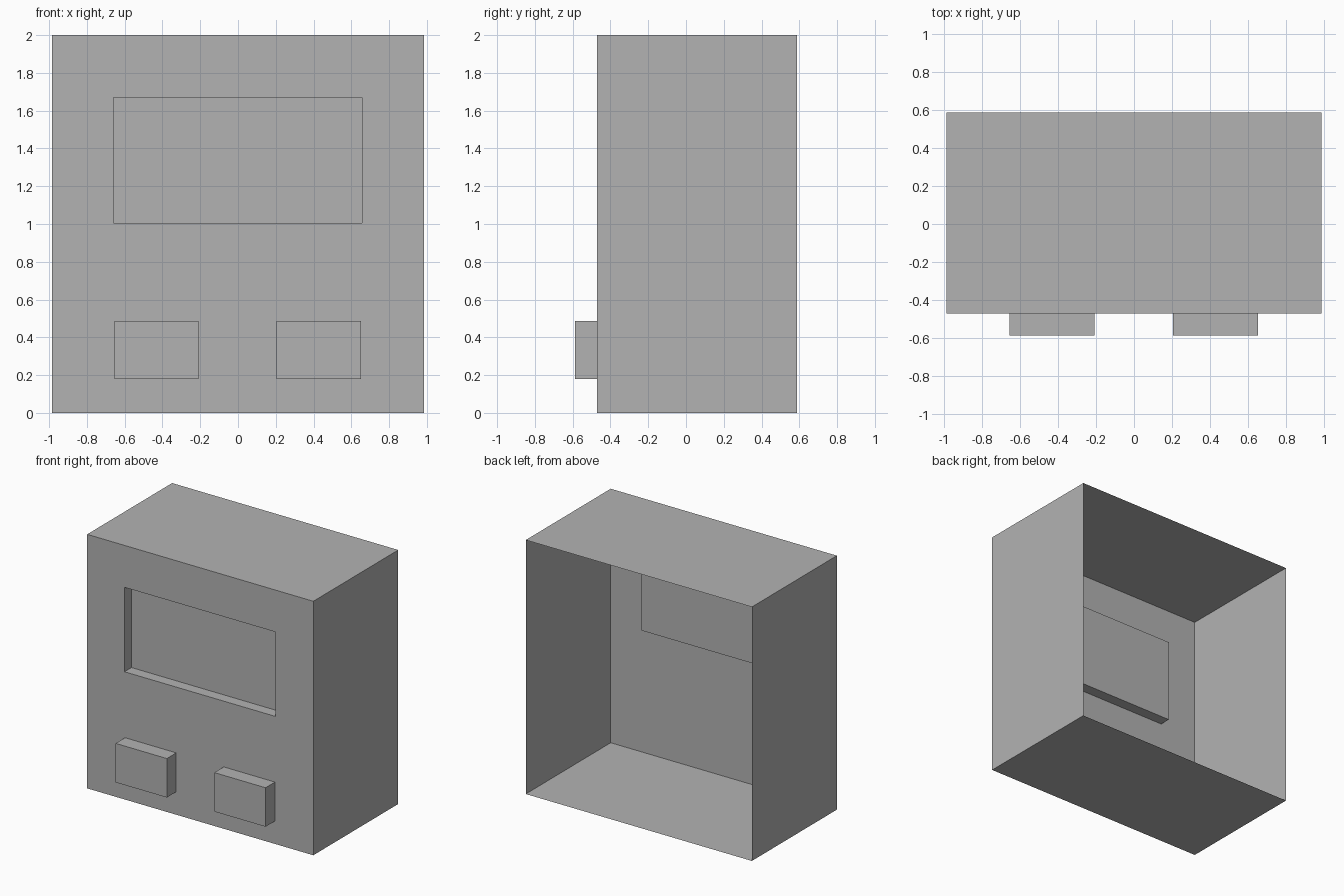
import bpy
import bmesh

if "Cube" in bpy.data.objects:
    bpy.data.objects.remove(bpy.data.objects["Cube"], do_unlink=True)

grey = bpy.data.materials.new("plain_grey")
grey.use_nodes = True
colour = (0.45, 0.45, 0.45, 1)
grey.diffuse_color = colour
grey.node_tree.nodes["Principled BSDF"].inputs["Base Color"].default_value = colour

FRONT, BACK = -0.47, 0.587


def open_box(x, y, z):
    """Box between the given (low, high) ranges, with its back face left off."""
    bm = bmesh.new()
    bmesh.ops.create_cube(bm, size=1)
    for v in bm.verts:
        v.co = [r[0] if c < 0 else r[1] for c, r in zip(v.co, (x, y, z))]
    bm.normal_update()
    back = [f for f in bm.faces if f.normal.y > 0.9]
    bmesh.ops.delete(bm, geom=back, context='FACES_ONLY')
    return bm


def finish(bm, name):
    mesh = bpy.data.meshes.new(name)
    bm.to_mesh(mesh)
    bm.free()
    mesh.materials.append(grey)
    obj = bpy.data.objects.new(name, mesh)
    bpy.context.collection.objects.link(obj)
    return obj


# Housing: thin shell, open at the back
housing = open_box((-0.985, 0.985), (FRONT, BACK), (0, 2))

# Window recess: inset the front panel, shape it, then push it inward
window = next(f for f in housing.faces if f.normal.y < -0.9)
bmesh.ops.inset_individual(housing, faces=[window], thickness=0.3)
for v in window.verts:
    v.co.x = -0.66 if v.co.x < 0 else 0.657
    v.co.z = 1.005 if v.co.z < 1 else 1.67
bmesh.ops.inset_individual(housing, faces=[window], thickness=0)
for v in window.verts:
    v.co.y = FRONT + 0.087
finish(housing, "housing")

# Two raised blocks low on the front panel
for name, x in (("right_block", -0.432), ("left_block", 0.428)):
    finish(open_box((x - 0.223, x + 0.223), (-0.587, FRONT), (0.18, 0.487)), name)
